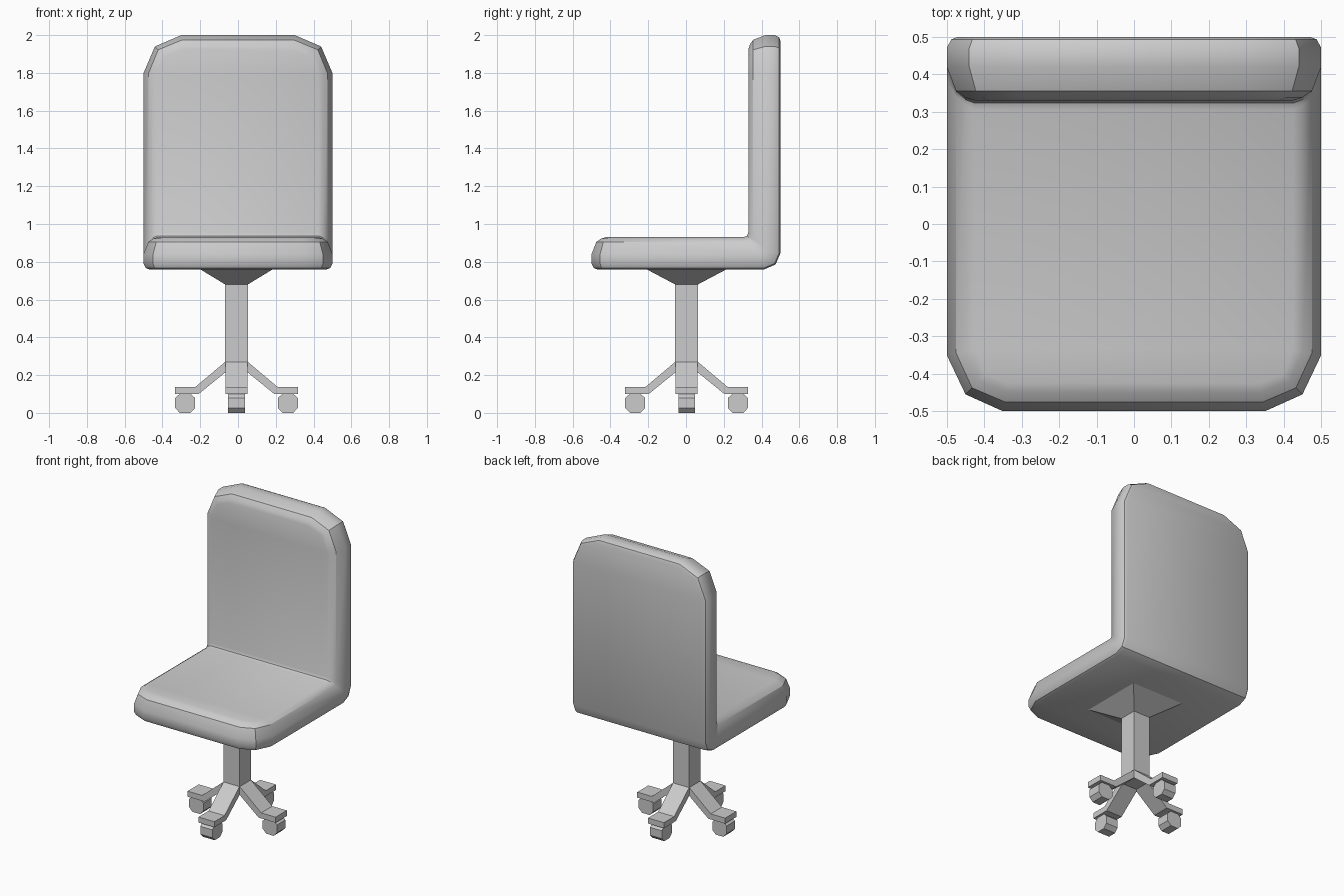
import bpy, bmesh
from math import pi
from mathutils import Matrix, Vector

if "Cube" in bpy.data.objects:
    bpy.data.objects.remove(bpy.data.objects["Cube"])


def make_object(name, bm):
    bmesh.ops.recalc_face_normals(bm, faces=bm.faces)
    mesh = bpy.data.meshes.new(name)
    bm.to_mesh(mesh)
    bm.free()
    ob = bpy.data.objects.new(name, mesh)
    bpy.context.collection.objects.link(ob)
    return ob


def extrude_profile(name, pts, width, angle):
    """Extrude a (radius, z) profile sideways, then turn it round the column."""
    bm = bmesh.new()
    a = [bm.verts.new((r, -width / 2, z)) for r, z in pts]
    b = [bm.verts.new((r, width / 2, z)) for r, z in pts]
    bm.faces.new(a)
    bm.faces.new(b)
    n = len(pts)
    for i in range(n):
        bm.faces.new((a[i], a[(i + 1) % n], b[(i + 1) % n], b[i]))
    bm.transform(Matrix.Translation(CENTRE) @ Matrix.Rotation(angle, 4, 'Z'))
    return make_object(name, bm)


def square_post(name, levels):
    """Stack of square rings given as (half x, half y, z)."""
    bm = bmesh.new()
    rings = [[bm.verts.new((CENTRE.x + sx * hx, CENTRE.y + sy * hy, z))
              for sx, sy in ((-1, -1), (1, -1), (1, 1), (-1, 1))]
             for hx, hy, z in levels]
    for a, b in zip(rings, rings[1:]):
        for i in range(4):
            j = (i + 1) % 4
            bm.faces.new((a[i], a[j], b[j], b[i]))
    bm.faces.new(rings[0])
    bm.faces.new(rings[-1])
    return make_object(name, bm)


def cushion_rows(d, i, c):
    """Right-hand outline (x, y, z) for depth d, inset i and fold softness c."""
    z, y = 0.93 - d, 0.33 + d
    return [(.35 - .2 * i, -.5 + i, z), (.45 - .7 * i, -.455 + .7 * i, z),
            (.5 - i, -.35 + .2 * i, z),
            (.5 - i, y - c, z), (.5 - i, y - .3 * c, z + .3 * c), (.5 - i, y, z + c),
            (.5 - i, y, 1.8 - .2 * i), (.44 - .7 * i, y, 1.94 - .7 * i),
            (.3 - .2 * i, y, 2 - i)]


CENTRE = Vector((-0.008, 0.003, 0))

# L-shaped padded seat and backrest: folded outline rings from inside to outside
bm = bmesh.new()
layers = [(0, .075, .025), (.008, .05, .02), (.025, .025, .015), (.09, 0, .03),
          (.14, 0, .06), (.163, .012, .08), (.17, .03, .085)]
rings = []
for d, i, c in layers:
    rows = cushion_rows(d, i, c)
    right = [bm.verts.new(p) for p in rows]
    left = [bm.verts.new((-x, y, z)) for x, y, z in rows]
    rings.append((right, left))
for (r0, l0), (r1, l1) in zip(rings, rings[1:]):
    a, b = r0 + l0[::-1], r1 + l1[::-1]
    for k in range(len(a)):
        m = (k + 1) % len(a)
        bm.faces.new((a[k], a[m], b[m], b[k]))
for r, l in (rings[0], rings[-1]):
    for k in range(len(r) - 1):
        bm.faces.new((r[k], r[k + 1], l[k + 1], l[k]))
seat = make_object("seat_and_backrest", bm)
bpy.context.view_layer.objects.active = seat
seat.select_set(True)
bpy.ops.object.shade_smooth_by_angle(angle=pi / 6)
seat.select_set(False)

# Column and flared mount under the seat
square_post("column", [(.06, .06, .225), (.06, .06, .69)])
square_post("seat_mount", [(.06, .06, .68), (.195, .215, .762)])

# Four arms with flat feet, each on a chamfered caster
arm = [(.0, .27), (.06, .27), (.218, .137), (.325, .137), (.325, .1),
       (.2, .1), (.05, .222), (.0, .222)]
h, k = .053, .025
wheel = [(.272 + x, .051 + z) for x, z in
         ((-h, k - h + .003), (k - h, -.051), (h - k, -.051), (h, k - h + .003),
          (h, h - k), (h - k, .05), (k - h, .05), (-h, h - k))]
for n, side in enumerate(("right", "back", "left", "front")):
    extrude_profile(side + "_arm", arm, .118, n * pi / 2)
    extrude_profile(side + "_caster", wheel, .088, n * pi / 2)
